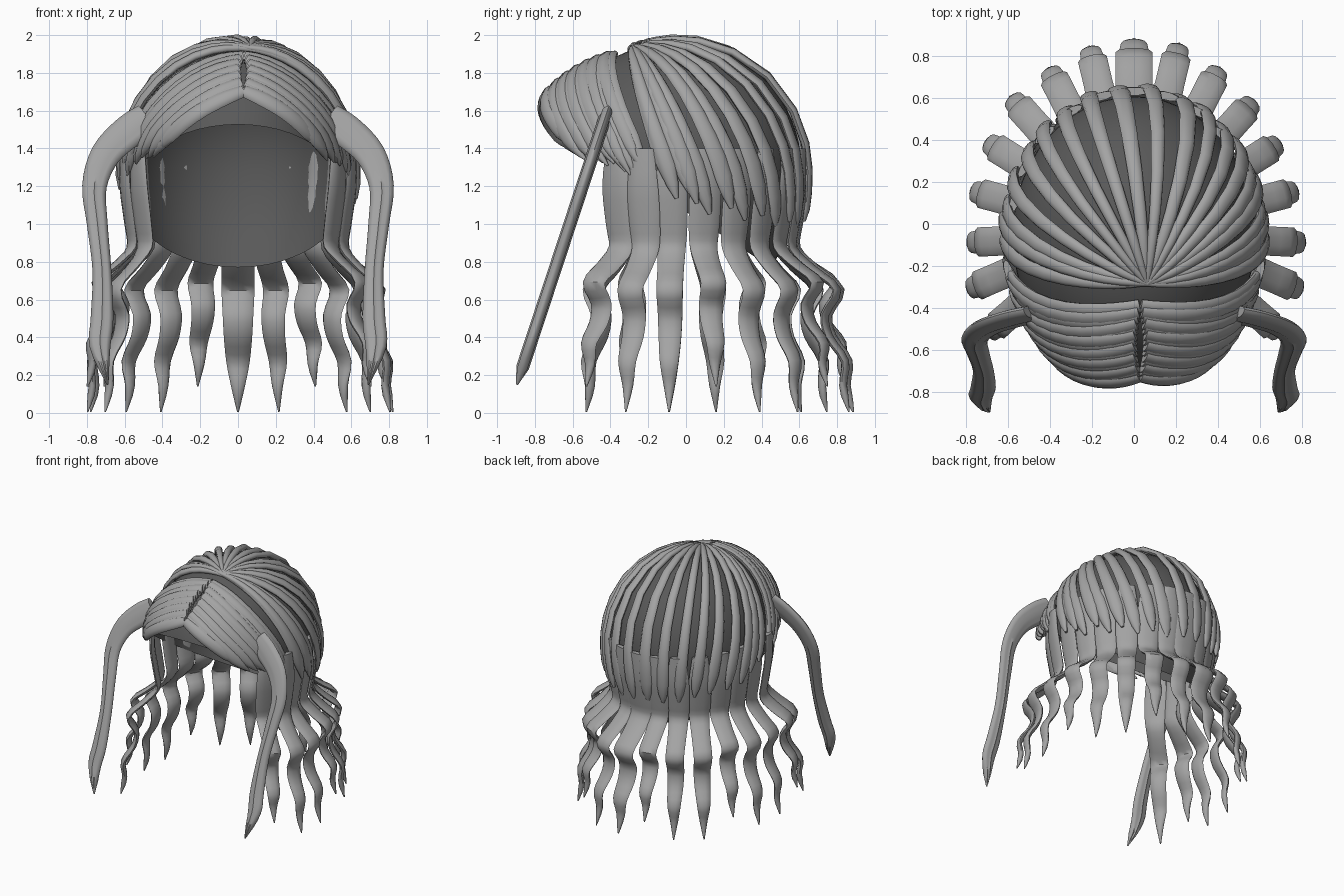
import bpy, bmesh, math, random
from mathutils import Vector

random.seed(4)
if "Cube" in bpy.data.objects:
    bpy.data.objects.remove(bpy.data.objects["Cube"])

CENTRE = Vector((0, -0.05, 1.3))


def material(name, value):
    m = bpy.data.materials.new(name)
    m.use_nodes = True
    colour = (value, value, value, 1)
    m.diffuse_color = colour
    m.node_tree.nodes["Principled BSDF"].inputs["Base Color"].default_value = colour
    return m


HAIR = material("light grey hair", 0.37)
SCALP = material("dark grey scalp", 0.1)


def radii(v):
    """Half-sizes of the head in the octant that v points to."""
    return (0.58, 0.66 if v.y > 0 else 0.70, 0.66 if v.z > 0 else 0.81)


def on_head(d, lift=0.0):
    d = d.normalized()
    p = Vector([a * b for a, b in zip(d, radii(d))])
    return CENTRE + p + p.normalized() * lift


def direction(x, y, z):
    v = Vector((x, y, z)) - CENTRE
    return Vector([a / b for a, b in zip(v, radii(v))]).normalized()


def resample(points, steps):
    """Smooth curve through the control points."""
    out = []
    for i in range(len(points) - 1):
        a, b, c, d = (points[max(0, min(len(points) - 1, i + k))] for k in (-1, 0, 1, 2))
        for s in range(steps):
            t = s / steps
            out.append(0.5 * (2 * b + (c - a) * t + (2 * a - 5 * b + 4 * c - d) * t * t
                              + (3 * b - a - 3 * c + d) * t ** 3))
    return out + [points[-1]]


def strand(bm, path, widths, thick, normal_at, sides=10, ridges=0):
    """Flattened tube along a path, facing along normal_at(point)."""
    rings = []
    for i, p in enumerate(path):
        tangent = (path[min(i + 1, len(path) - 1)] - path[max(i - 1, 0)]).normalized()
        n = normal_at(p)
        n = (n - tangent * n.dot(tangent)).normalized()
        side = tangent.cross(n)
        w = widths[i] / 2
        h = min(thick / 2, w)
        ring = []
        for k in range(sides):
            a = math.tau * k / sides
            bump = 1 + 0.15 * math.cos(ridges * math.pi * math.cos(a)) if ridges else 1
            ring.append(bm.verts.new(p + side * w * math.cos(a) + n * h * bump * math.sin(a)))
        rings.append(ring)
    for r, q in zip(rings, rings[1:]):
        for k in range(sides):
            j = (k + 1) % sides
            bm.faces.new((r[k], r[j], q[j], q[k]))
    bm.faces.new(rings[0])
    bm.faces.new(rings[-1])


def finish(bm, name, mat):
    bmesh.ops.recalc_face_normals(bm, faces=bm.faces)
    mesh = bpy.data.meshes.new(name)
    bm.to_mesh(mesh)
    bm.free()
    mesh.materials.append(mat)
    ob = bpy.data.objects.new(name, mesh)
    bpy.context.collection.objects.link(ob)
    bpy.ops.object.select_all(action="DESELECT")
    ob.select_set(True)
    bpy.context.view_layer.objects.active = ob
    bpy.ops.object.shade_smooth_by_angle(angle=math.radians(50))


def outward(p):
    return p - CENTRE


def radial(p):
    return Vector((p.x, p.y - CENTRE.y, 0))


def head_strand(bm, start, end, width, lift, shape, thick):
    """Strand lying on the head between two directions."""
    n = 12
    path = [on_head(start.lerp(end, i / n), lift(i / n)) for i in range(n + 1)]
    widths = [max(0.006, width * shape(i / n)) for i in range(n + 1)]
    strand(bm, path, widths, thick, outward)


# Scalp: rounded shell cut by a sloping plane, open at the face
bm = bmesh.new()
bmesh.ops.create_uvsphere(bm, u_segments=48, v_segments=32, radius=1)
for v in bm.verts:
    v.co = on_head(v.co)
bmesh.ops.bisect_plane(bm, geom=bm.verts[:] + bm.edges[:] + bm.faces[:],
                       plane_co=(0, -0.65, 1.49), plane_no=(0, -0.72, -1.1),
                       clear_outer=True)
finish(bm, "scalp", SCALP)

# Crown: strands fanning from the top to the sides and back, sparser behind
bm = bmesh.new()
crown = direction(0.06, -0.28, 1.92)
count = 21
for i in range(count):
    s = 2 * i / (count - 1) - 1
    spread = s * (1.25 - 0.25 * s * s) - 0.18 * (1 - s * s)
    a = math.radians(90 + 91 * spread + random.uniform(-1.5, 1.5))
    z = 1.02 + 0.2 * s * s + random.uniform(-0.04, 0.04)
    end = direction(0.58 * math.cos(a), CENTRE.y + 0.65 * math.sin(a), z)
    lift = 0.005 + 0.008 * (i % 2)
    head_strand(bm, crown, end, random.uniform(0.085, 0.105),
                lambda t, b=lift: b + 0.042 * t,
                lambda t: (0.3 + 0.9 * min(t, 0.75)) * min(1, (1.04 - t) * 6), 0.042)
finish(bm, "crown_strands", HAIR)

# Fringe: overlapping strands swept from the centre parting to each side
for side, word in ((1, "left"), (-1, "right")):
    bm = bmesh.new()
    count = 14
    for i in range(count):
        f = i / (count - 1)
        start = direction(0.03 + side * (0.002 + 0.024 * math.sin(math.pi * f)),
                          -0.39 - 0.36 * f, 1.89 - 0.175 * f ** 1.5)
        end = direction(side * (0.59 - 0.13 * f * f), -0.19 - 0.43 * f,
                        1.25 + 0.14 * f + random.uniform(-0.03, 0.03))
        head_strand(bm, start, end, 0.088,
                    lambda t, f=f, i=i: 0.015 + 0.02 * t + 0.006 * (i % 2)
                    + 0.08 * f * (1 - t) + 0.03 * f * math.sin(math.pi * t),
                    lambda t: min(1, 0.8 + t) * min(1, (1.03 - t) * 4), 0.045)
    finish(bm, word + "_fringe", HAIR)

# Curls: wavy hanging strands in a ring, given as (height, outward offset, width)
WAVE = [(1.4, 0.032, 0.12), (1.2, 0.03, 0.17), (1.0, 0.0, 0.17), (0.87, -0.01, 0.15),
        (0.76, 0.09, 0.14), (0.65, 0.21, 0.14), (0.52, 0.15, 0.13), (0.4, 0.17, 0.12),
        (0.27, 0.25, 0.1), (0.14, 0.24, 0.06), (0.0, 0.27, 0.008)]
bm = bmesh.new()
for k in range(-8, 9):
    a = math.radians(90 + 15.4 * k)
    tip = 0.14 if k % 3 == 1 else 0.005
    wide = 1.25 if k == 0 else 1.0
    front = math.sin(a) < -0.1
    rx, ry, sway = (0.60, 0.55, 1.25) if front else (0.56, 0.65, 1.08)
    amount = random.uniform(0.94, 1.04)
    points, widths = [], []
    for z, out, w in WAVE:
        z += tip * max(0, 1 - z / 0.9)
        out *= amount
        points.append(Vector((math.cos(a) * (rx + out * 0.93),
                              CENTRE.y + math.sin(a) * (ry + out * sway), z)))
        widths.append(Vector((w * wide, 0, 0)))
    strand(bm, resample(points, 3), [max(0.006, w.x) for w in resample(widths, 3)],
           0.04, radial)
finish(bm, "hanging_curls", HAIR)

# Long side locks: ridged ribbons arching out and falling forward
LOCK = [(0.48, 1.56, 0.17), (0.58, 1.49, 0.18), (0.70, 1.37, 0.16), (0.76, 1.2, 0.13),
        (0.745, 1.0, 0.11), (0.72, 0.75, 0.10), (0.72, 0.5, 0.12), (0.73, 0.35, 0.11),
        (0.69, 0.15, 0.01)]
for side, word in ((1, "left"), (-1, "right")):
    bm = bmesh.new()
    points = [Vector((side * x, -0.41 - (1.62 - z) * 0.33, z)) for x, z, w in LOCK]
    widths = resample([Vector((w, 0, 0)) for x, z, w in LOCK], 4)
    strand(bm, resample(points, 4), [max(0.006, w.x) for w in widths], 0.06,
           lambda p: Vector((0, -1, 0.33)), sides=20, ridges=3)
    finish(bm, word + "_long_lock", HAIR)
